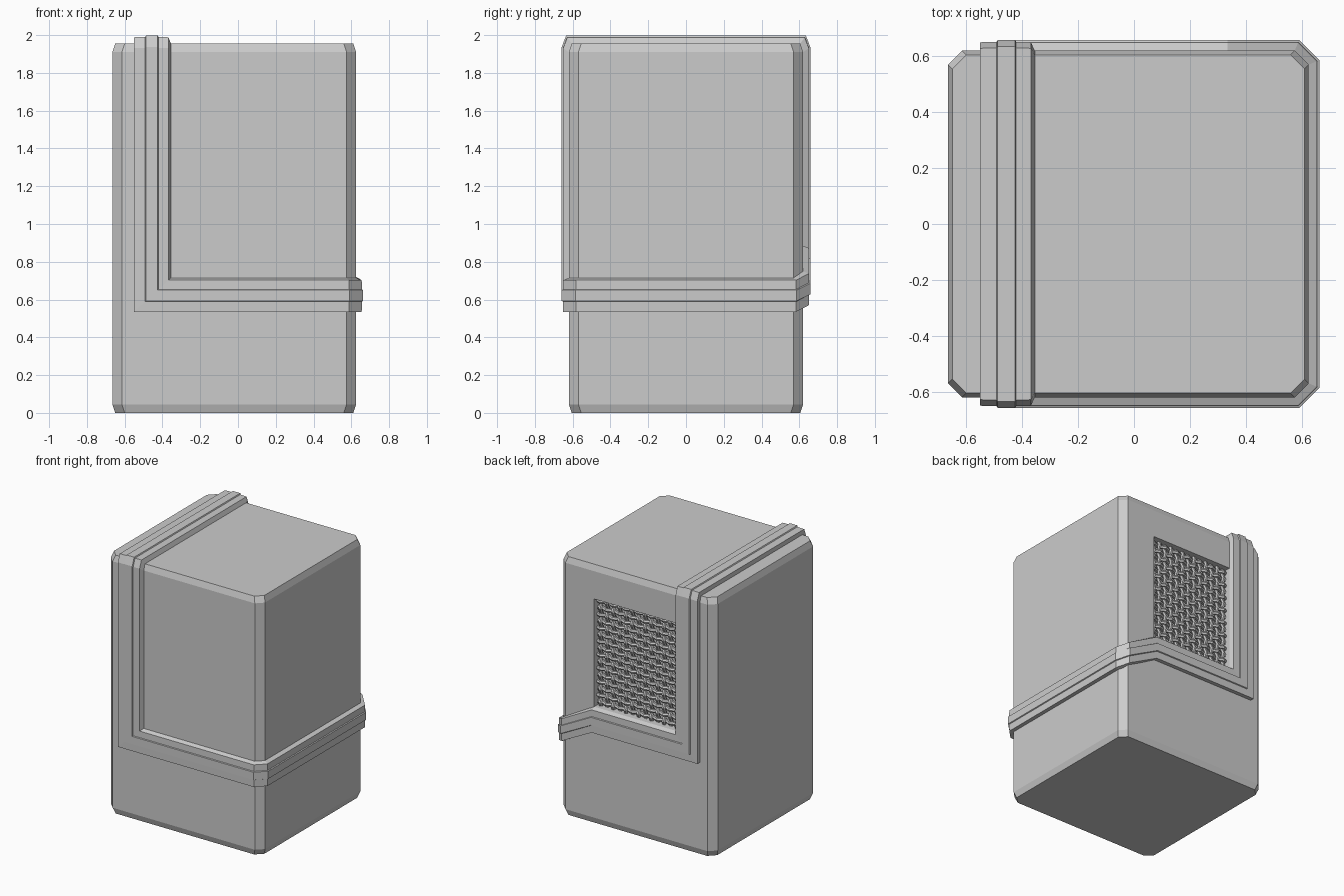
import bpy, bmesh
from mathutils import Vector

if "Cube" in bpy.data.objects:
    bpy.data.objects.remove(bpy.data.objects["Cube"])


def make_object(name, bm):
    bmesh.ops.recalc_face_normals(bm, faces=bm.faces)
    me = bpy.data.meshes.new(name)
    bm.to_mesh(me)
    bm.free()
    ob = bpy.data.objects.new(name, me)
    bpy.context.collection.objects.link(ob)
    return ob


def bridge(bm, a, b):
    n = len(a)
    for i in range(n):
        bm.faces.new((a[i], a[(i + 1) % n], b[(i + 1) % n], b[i]))


# body: chamfered box from four octagonal rings
X0, X1, Y, C = -0.665, 0.625, 0.62, 0.05


def octagon(bm, inset, z):
    l, r, y, c = X0 + inset, X1 - inset, Y - inset, C
    pts = [(l + c, -y), (r - c, -y), (r, -y + c), (r, y - c),
           (r - c, y), (l + c, y), (l, y - c), (l, -y + c)]
    return [bm.verts.new((px, py, z)) for px, py in pts]


bm = bmesh.new()
rings = [octagon(bm, i, z) for i, z in
         [(0.015, 0), (0, 0.045), (0, 1.91), (0.015, 1.955)]]
for a, b in zip(rings, rings[1:]):
    bridge(bm, a, b)
bm.faces.new(rings[0])
bm.faces.new(rings[-1])
body = make_object("body", bm)

# recessed opening in the back
OX0, OX1, OZ0, OZ1, OY = -0.355, 0.335, 0.885, 1.70, 0.535
bm = bmesh.new()
bmesh.ops.create_cube(bm, size=1)
for v in bm.verts:
    v.co = ((OX0 + OX1) / 2 + v.co.x * (OX1 - OX0),
            OY + (v.co.y + 0.5) * 0.2,
            (OZ0 + OZ1) / 2 + v.co.z * (OZ1 - OZ0))
cutter = make_object("opening_cutter", bm)
cutter.hide_render = True
mod = body.modifiers.new("opening", 'BOOLEAN')
mod.operation = 'DIFFERENCE'
mod.solver = 'EXACT'
mod.object = cutter
bpy.context.view_layer.objects.active = body
bpy.ops.object.modifier_apply(modifier=mod.name)
bpy.data.objects.remove(cutter)

# strap: closed loop swept over top, front, right side and back
SL, SR = -0.55, -0.355          # vertical run, outer and inner x
profile = [(0, -0.02), (0, 0.03), (0.3, 0.031), (0.32, 0.038), (0.64, 0.038),
           (0.66, 0.031), (0.93, 0.03), (1, 0.0), (1, -0.02)]


def across(y, z, n):            # vertical run station
    return (SL, y, z), (SR, y, z), n


def belt(x, y, z, n):           # horizontal run station
    return (x, y, z), (x, y, z + 0.18), n


stations = [
    across(-0.605, 1.955, (0, -0.7, 1)),
    across(-Y, 1.91, (0, -1, 0.7)),
    ((SL, -Y, 0.535), (SR, -Y, 0.715), (0, -1, 0)),
    belt(X1 - C, -Y, 0.535, (0.41, -1, 0)),
    belt(X1, -Y + C, 0.535, (1, -0.41, 0)),
    belt(X1, Y - C, 0.535, (1, 0.41, 0)),
    belt(X1 - C, Y, 0.57, (0.41, 1, 0)),
    ((0.335, Y, 0.70), (0.335, Y, OZ0), (0, 1, 0)),
    ((SL, Y, 0.70), (SR, Y, OZ0), (0, 1, 0)),
    across(Y, 1.91, (0, 1, 0.7)),
    across(0.605, 1.955, (0, 0.7, 1)),
]
bm = bmesh.new()
loops = []
for outer, inner, n in stations:
    o, i, n = Vector(outer), Vector(inner), Vector(n)
    h_scale = 1.12 if n.z == 1 else 1
    loops.append([bm.verts.new(o.lerp(i, t) + n * h * h_scale) for t, h in profile])
for k, loop in enumerate(loops):
    bridge(bm, loop, loops[(k + 1) % len(loops)])
make_object("strap", bm)

# woven wire grille inside the opening
NX, NZ, GY, AMP = 13, 16, 0.575, 0.012
curve = bpy.data.curves.new("grille", 'CURVE')
curve.dimensions = '3D'
curve.bevel_depth = 0.014
curve.bevel_resolution = 1
curve.use_fill_caps = True
xs = [OX0 + (i + 0.5) * (OX1 - OX0) / NX for i in range(NX)]
zs = [OZ0 + (j + 0.5) * (OZ1 - OZ0) / NZ for j in range(NZ)]


def wire(points):
    s = curve.splines.new('POLY')
    s.points.add(len(points) - 1)
    for p, co in zip(s.points, points):
        p.co = (*co, 1)
    s.use_smooth = False


for i, x in enumerate(xs):
    mid = [(x, GY + AMP * (-1) ** (i + j), z) for j, z in enumerate(zs)]
    wire([(x, GY, OZ0)] + mid + [(x, GY, OZ1)])
for j, z in enumerate(zs):
    mid = [(x, GY - AMP * (-1) ** (i + j), z) for i, x in enumerate(xs)]
    wire([(OX0, GY, z)] + mid + [(OX1, GY, z)])
grille = bpy.data.objects.new("grille", curve)
bpy.context.collection.objects.link(grille)
